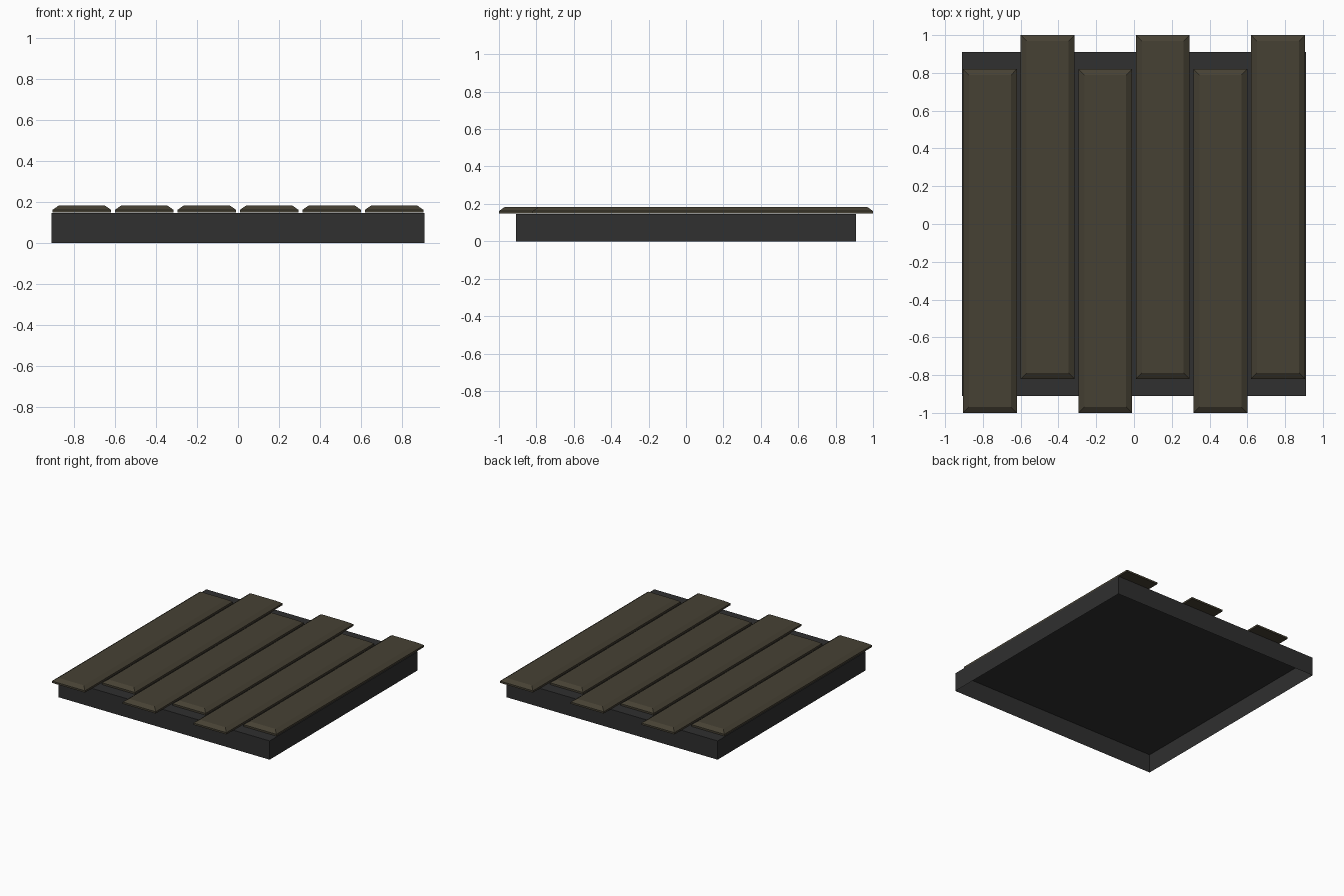
import bpy, bmesh

if "Cube" in bpy.data.objects:
    bpy.data.objects.remove(bpy.data.objects["Cube"])

def material(name, rgb):
    m = bpy.data.materials.new(name)
    m.diffuse_color = (*rgb, 1)
    m.use_nodes = True
    m.node_tree.nodes["Principled BSDF"].inputs["Base Color"].default_value = m.diffuse_color
    return m

charcoal = material("charcoal", (0.029, 0.029, 0.029))
olive_wood = material("olive_wood", (0.062, 0.053, 0.034))

def stacked_rings(name, rings, center, mat, bottom=True):
    """Rectangular rings (half x, half y, z) joined from bottom to top."""
    bm = bmesh.new()
    cx, cy = center
    loops = [[bm.verts.new((cx + sx * hx, cy + sy * hy, z))
              for sx, sy in ((-1, -1), (1, -1), (1, 1), (-1, 1))]
             for hx, hy, z in rings]
    for lo, hi in zip(loops, loops[1:]):
        for i in range(4):
            j = (i + 1) % 4
            bm.faces.new((lo[i], lo[j], hi[j], hi[i]))
    bm.faces.new(loops[-1])
    if bottom:
        bm.faces.new(loops[0][::-1])
    me = bpy.data.meshes.new(name)
    bm.to_mesh(me)
    bm.free()
    me.materials.append(mat)
    ob = bpy.data.objects.new(name, me)
    bpy.context.collection.objects.link(ob)
    return ob

# Base tray, open underneath
stacked_rings("base", [(0.91, 0.91, 0), (0.91, 0.91, 0.146)], (0, 0), charcoal, bottom=False)

# Six staggered planks with chamfered tops
hx, hy, c = 0.1425, 0.91, 0.032
for i in range(6):
    stacked_rings(f"plank_{i + 1}",
                  [(hx, hy, 0.148), (hx, hy, 0.162), (hx - c, hy - c, 0.184)],
                  (-0.7625 + 0.305 * i, -0.09 if i % 2 == 0 else 0.09), olive_wood)
